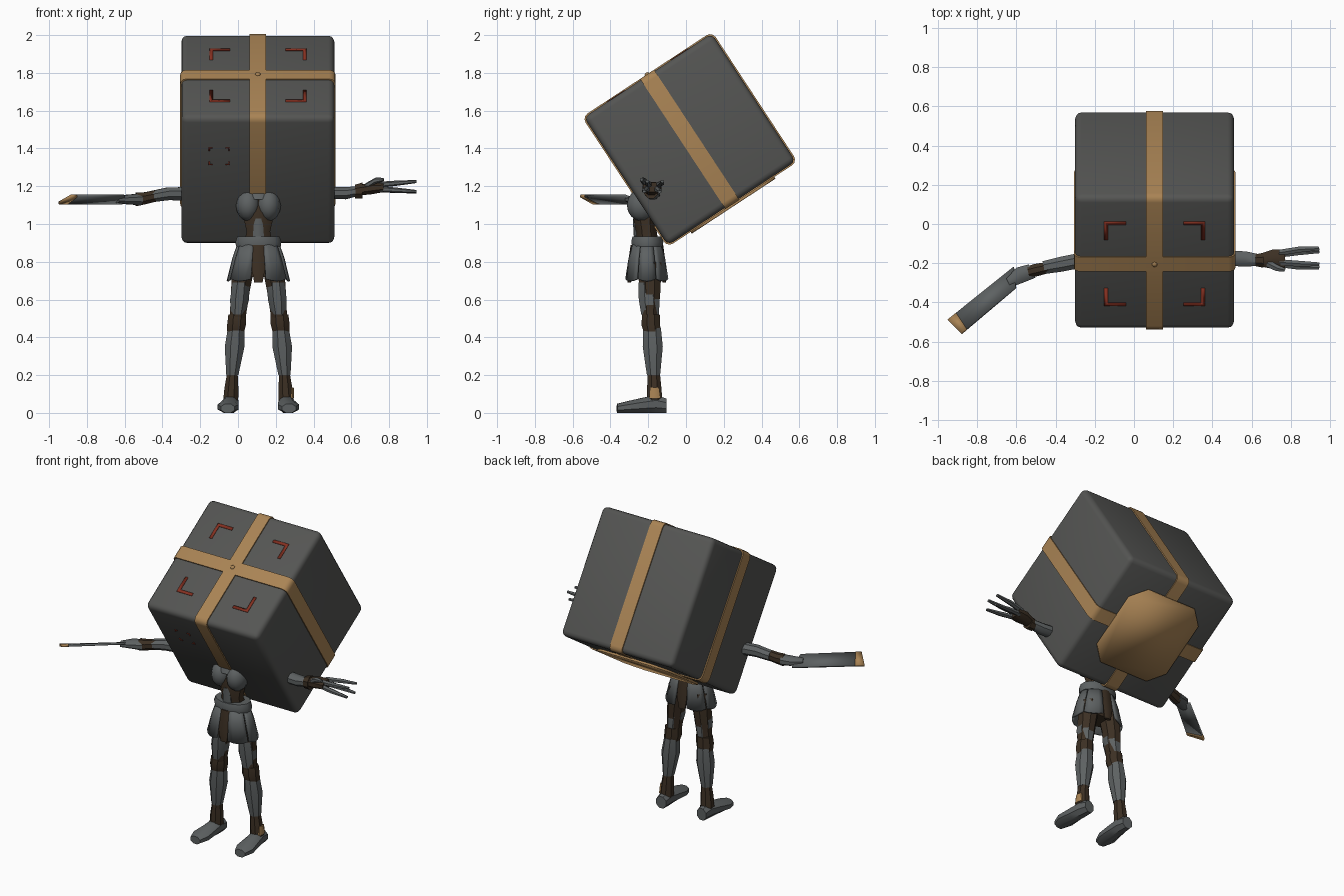
import bpy, bmesh, math
from mathutils import Vector, Matrix

if "Cube" in bpy.data.objects:
    bpy.data.objects.remove(bpy.data.objects["Cube"])


def material(name, r, g, b):
    m = bpy.data.materials.new(name)
    m.use_nodes = True
    m.diffuse_color = (r, g, b, 1)
    bsdf = m.node_tree.nodes["Principled BSDF"]
    bsdf.inputs["Base Color"].default_value = (r, g, b, 1)
    bsdf.inputs["Roughness"].default_value = 0.8
    return m


STONE = material("dark stone", 0.09, 0.091, 0.087)
TAN = material("tan strap", 0.40, 0.23, 0.09)
RED = material("red mark", 0.24, 0.03, 0.015)
ARMOR = material("grey armor", 0.11, 0.12, 0.122)
BROWN = material("brown leather", 0.045, 0.029, 0.017)

CX = 0.108                      # body centre line
HALF = 0.405                    # half side of the block
BLOCK = Matrix.Translation((0.105, 0.02, 1.448)) @ Matrix.Rotation(math.radians(33.3), 4, 'X')


def finish(name, bm, mat, matrix=None, angle=40):
    bmesh.ops.recalc_face_normals(bm, faces=bm.faces[:])
    mesh = bpy.data.meshes.new(name)
    bm.to_mesh(mesh)
    bm.free()
    mesh.materials.append(mat)
    ob = bpy.data.objects.new(name, mesh)
    bpy.context.collection.objects.link(ob)
    if matrix is not None:
        ob.matrix_world = matrix
    bpy.ops.object.select_all(action='DESELECT')
    ob.select_set(True)
    bpy.context.view_layer.objects.active = ob
    bpy.ops.object.shade_smooth_by_angle(angle=math.radians(angle))
    return ob


def rounded_box(name, size, radius, mat, matrix, axis=None):
    """Box with rounded edges; axis limits rounding to edges along it."""
    bm = bmesh.new()
    bmesh.ops.create_cube(bm, size=1)
    bmesh.ops.scale(bm, vec=size, verts=bm.verts[:])
    edges = [e for e in bm.edges if axis is None
             or abs((e.verts[0].co - e.verts[1].co)[axis]) > 0.01]
    bmesh.ops.bevel(bm, geom=edges, offset=radius, segments=3, profile=0.5, affect='EDGES')
    return finish(name, bm, mat, matrix)


def limb(name, rings, mat, sides=8):
    """Loft through (x, y, z, half width, half depth) rings."""
    d = (Vector(rings[-1][:3]) - Vector(rings[0][:3])).normalized()
    if abs(d.z) > 0.7:
        u, v = Vector((1, 0, 0)), Vector((0, 1, 0))
    else:
        v = Vector((0, 0, 1))
        u = v.cross(d).normalized()
    grow = 1 / math.cos(math.pi / sides)
    bm = bmesh.new()
    loops = []
    for x, y, z, a, b in rings:
        ring = []
        for i in range(sides):
            t = 2 * math.pi * (i + 0.5) / sides
            ring.append(bm.verts.new(Vector((x, y, z)) + grow * (a * math.cos(t) * u + b * math.sin(t) * v)))
        loops.append(ring)
    for p, q in zip(loops, loops[1:]):
        for i in range(sides):
            j = (i + 1) % sides
            bm.faces.new((p[i], p[j], q[j], q[i]))
    bm.faces.new(loops[0])
    bm.faces.new(loops[-1])
    return finish(name, bm, mat)


def plate(name, points, thick, mat, matrix=None):
    """Flat outline given a thickness."""
    bm = bmesh.new()
    bm.faces.new([bm.verts.new(p) for p in points])
    ob = finish(name, bm, mat, matrix)
    mod = ob.modifiers.new("thickness", 'SOLIDIFY')
    mod.thickness = thick
    mod.offset = 0
    return ob


def ball(name, centre, size, mat, matrix=None):
    bm = bmesh.new()
    bmesh.ops.create_uvsphere(bm, u_segments=12, v_segments=8, radius=1)
    bmesh.ops.scale(bm, vec=size, verts=bm.verts[:])
    bmesh.ops.translate(bm, vec=centre, verts=bm.verts[:])
    return finish(name, bm, mat, matrix, 60)


# Tilted block with two straps
rounded_box("block", (2 * HALF,) * 3, 0.032, STONE, BLOCK)
STRAP = 2 * HALF + 0.014
rounded_box("long_strap", (0.088, STRAP, STRAP), 0.035, TAN, BLOCK, 0)
rounded_box("cross_strap", (STRAP, 0.088, STRAP), 0.035, TAN, BLOCK, 1)
ball("strap_rivet", (0, 0, HALF + 0.007), (0.014, 0.014, 0.01), TAN, BLOCK)

# Base plate with cut corners
P, Q = 0.265, 0.175
octagon = [(P, -Q), (P, Q), (Q, P), (-Q, P), (-P, Q), (-P, -Q), (-Q, -P), (Q, -P)]
plate("base_plate", [(x, y, -HALF - 0.011) for x, y in octagon], 0.014, TAN, BLOCK)


# Red corner brackets
def bracket(name, sx, sy, outer, arm, width, matrix):
    o, i, e = outer, outer - width, outer - arm
    shape = [(o, o), (o, e), (i, e), (i, i), (e, i), (e, o)]
    plate(name, [(x * sx, y * sy, 0) for x, y in shape], 0.004, RED, matrix)


top = BLOCK @ Matrix.Translation((0, 0, HALF + 0.001))
front = BLOCK @ Matrix.Translation((-0.205, -HALF - 0.0005, 0.16)) @ Matrix.Rotation(math.pi / 2, 4, 'X')
for sx in (-1, 1):
    for sy in (-1, 1):
        bracket("top_bracket", sx, sy, 0.257, 0.11, 0.019, top)
        bracket("front_bracket", sx, sy, 0.055, 0.02, 0.006, front)

# Torso
limb("abdomen", [(CX, -0.2, 0.86, 0.085, 0.06), (CX, -0.21, 0.96, 0.062, 0.055),
                 (CX, -0.22, 1.06, 0.085, 0.065), (CX, -0.2, 1.17, 0.07, 0.06)], BROWN)
limb("belt", [(CX, -0.205, 0.88, 0.118, 0.08), (CX, -0.205, 0.905, 0.122, 0.085),
              (CX, -0.205, 0.935, 0.112, 0.078)], ARMOR, 12)
limb("belly_guard", [(CX, -0.262, 0.93, 0.03, 0.014), (CX, -0.27, 1.03, 0.022, 0.012)], ARMOR)
limb("hips", [(CX, -0.205, 0.72, 0.09, 0.06), (CX, -0.205, 0.88, 0.1, 0.07)], BROWN)
limb("collar", [(CX, -0.235, 1.13, 0.08, 0.06), (CX, -0.235, 1.2, 0.055, 0.035)], ARMOR)
for y in (-0.3, -0.115):
    limb("hanging_cloth", [(CX, y, 0.69, 0.022, 0.01), (CX, y, 0.76, 0.035, 0.012),
                           (CX, -0.205 + (y + 0.205) * 0.8, 0.89, 0.032, 0.012)], BROWN)


# Skirt panels, each a tapered curved shell
def skirt_panel(side, start, end):
    bm = bmesh.new()
    rows = []
    for z, rx, ry in ((0.905, 0.108, 0.078), (0.82, 0.138, 0.1), (0.71, 0.168, 0.118)):
        row = []
        for k in range(5):
            t = math.radians(start + (end - start) * k / 4)
            dip = 0.012 * math.cos(math.pi * (k - 2) / 4) if z < 0.75 else 0
            row.append(bm.verts.new((CX + side * rx * math.sin(t), -0.207 - ry * math.cos(t), z - dip)))
        rows.append(row)
    for p, q in zip(rows, rows[1:]):
        for k in range(4):
            bm.faces.new((p[k], p[k + 1], q[k + 1], q[k]))
    ob = finish("skirt_panel", bm, ARMOR)
    ob.modifiers.new("thickness", 'SOLIDIFY').thickness = 0.012


# Paired chest plates, skirt and legs
for s in (-1, 1):
    def at(dx):
        return CX + s * dx

    ball("chest_plate", (at(0.055), -0.235, 1.1), (0.064, 0.078, 0.085), ARMOR)
    limb("shoulder", [(at(0.08), -0.19, 1.16, 0.05, 0.05), (at(0.38), -0.18, 1.16, 0.035, 0.035)], BROWN)
    for start, end in ((14, 62), (66, 114), (118, 164)):
        skirt_panel(s, start, end)
    limb("thigh", [(at(0.075), -0.195, 0.8, 0.06, 0.065), (at(0.095), -0.19, 0.65, 0.05, 0.055),
                   (at(0.11), -0.19, 0.5, 0.042, 0.042)], BROWN)
    limb("thigh_guard", [(at(0.092), -0.2, 0.69, 0.045, 0.052), (at(0.1), -0.195, 0.6, 0.05, 0.055),
                         (at(0.108), -0.19, 0.52, 0.038, 0.047)], ARMOR)
    limb("knee", [(at(0.112), -0.185, 0.52, 0.047, 0.046), (at(0.115), -0.187, 0.47, 0.05, 0.05),
                  (at(0.12), -0.18, 0.43, 0.045, 0.045)], BROWN)
    limb("shin_guard", [(at(0.118), -0.18, 0.45, 0.043, 0.047), (at(0.126), -0.176, 0.35, 0.052, 0.053),
                        (at(0.138), -0.172, 0.2, 0.032, 0.035)], ARMOR)
    limb("ankle", [(at(0.138), -0.17, 0.21, 0.028, 0.032), (at(0.143), -0.168, 0.13, 0.037, 0.038),
                   (at(0.147), -0.165, 0.06, 0.04, 0.04)], BROWN)
    limb("boot", [(at(0.146), -0.105, 0.038, 0.034, 0.038), (at(0.148), -0.16, 0.047, 0.042, 0.047),
                  (at(0.153), -0.23, 0.04, 0.048, 0.04), (at(0.16), -0.31, 0.031, 0.056, 0.031),
                  (at(0.162), -0.365, 0.024, 0.036, 0.024)], ARMOR)
limb("ankle_trim", [(CX + 0.177, -0.165, 0.08, 0.012, 0.03), (CX + 0.175, -0.165, 0.135, 0.012, 0.022)], TAN)

# Right arm and blade
limb("right_forearm", [(-0.27, -0.185, 1.16, 0.038, 0.035), (-0.37, -0.205, 1.16, 0.038, 0.034),
                       (-0.46, -0.222, 1.145, 0.033, 0.03)], ARMOR)
limb("right_wrist", [(-0.43, -0.22, 1.15, 0.028, 0.03), (-0.5, -0.235, 1.135, 0.032, 0.032),
                     (-0.54, -0.245, 1.13, 0.03, 0.036)], BROWN)
limb("right_hand", [(-0.52, -0.24, 1.13, 0.038, 0.03), (-0.58, -0.26, 1.13, 0.042, 0.026),
                    (-0.64, -0.3, 1.128, 0.025, 0.016)], ARMOR)
low = [Vector((-0.613, -0.22, 1.11)), Vector((-0.95, -0.49, 1.11))]
high = [Vector((-0.602, -0.325, 1.15)), Vector((-0.88, -0.56, 1.15))]
cut_low, cut_high = low[0].lerp(low[1], 0.87), high[0].lerp(high[1], 0.9)
plate("blade", [low[0], cut_low, cut_high, high[0]], 0.014, ARMOR)
plate("blade_tip", [cut_low, low[1], high[1], cut_high], 0.016, TAN)

# Left arm and open hand
limb("left_forearm", [(0.48, -0.175, 1.165, 0.04, 0.033), (0.57, -0.178, 1.163, 0.038, 0.032),
                      (0.64, -0.185, 1.175, 0.03, 0.026)], ARMOR)
limb("left_cuff", [(0.62, -0.185, 1.172, 0.03, 0.036), (0.66, -0.185, 1.178, 0.038, 0.042)], BROWN)
limb("left_palm", [(0.65, -0.184, 1.18, 0.034, 0.028), (0.71, -0.18, 1.19, 0.05, 0.032),
                   (0.77, -0.18, 1.195, 0.048, 0.026)], BROWN)
for y, z in ((-0.125, 1.225), (-0.14, 1.17), (-0.205, 1.225), (-0.222, 1.172)):
    limb("finger", [(0.74, -0.18 + (y + 0.18) * 0.6, 1.195 + (z - 1.195) * 0.4, 0.015, 0.014),
                    (0.84, -0.18 + (y + 0.18) * 0.9, 1.195 + (z - 1.195) * 0.7, 0.015, 0.012),
                    (0.945, y, z, 0.009, 0.007)], ARMOR, 6)
limb("thumb", [(0.68, -0.2, 1.2, 0.018, 0.016), (0.73, -0.225, 1.23, 0.016, 0.014),
               (0.77, -0.235, 1.235, 0.009, 0.008)], ARMOR, 6)
